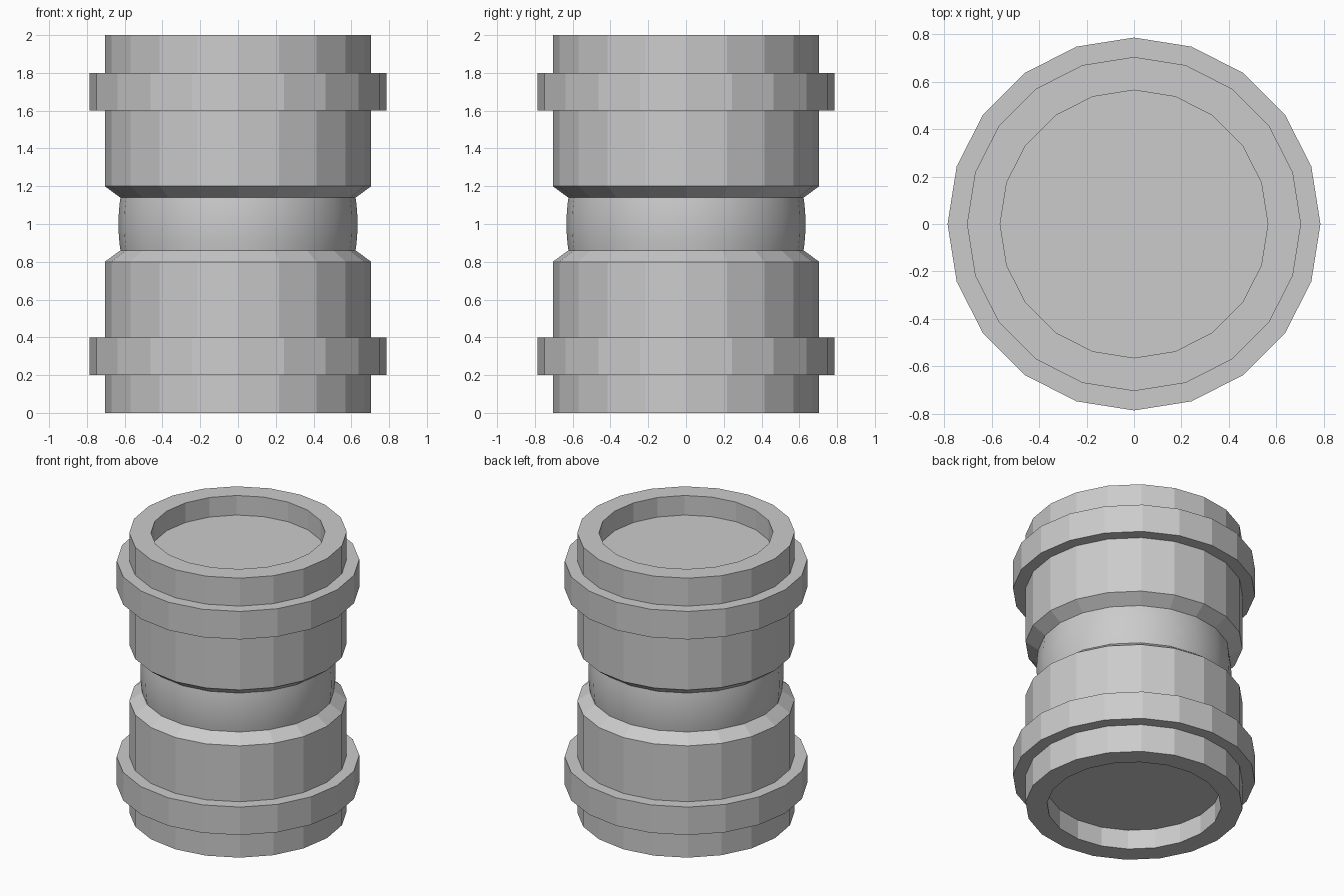
import bpy
import bmesh
from math import cos, sin, tau

SIDES = 20
OUTER, COLLAR, RECESS, WAIST = 0.705, 0.787, 0.565, 0.633
HEIGHT = 2.0

cube = bpy.data.objects.get("Cube")
if cube:
    bpy.data.objects.remove(cube, do_unlink=True)

grey = bpy.data.materials.new("plain grey")
grey.use_nodes = True
colour = (0.6, 0.6, 0.6, 1)
grey.diffuse_color = colour
grey.node_tree.nodes["Principled BSDF"].inputs["Base Color"].default_value = colour


def lathe(name, profile, cap_first=False, cap_last=False, smooth=False):
    """Turn a (radius, z) profile, listed from the top down, around z."""
    bm = bmesh.new()
    rings = [[bm.verts.new((r * cos(tau * i / SIDES), r * sin(tau * i / SIDES), z))
              for i in range(SIDES)] for r, z in profile]
    for a, b in zip(rings, rings[1:]):
        for i in range(SIDES):
            j = (i + 1) % SIDES
            bm.faces.new((a[i], b[i], b[j], a[j])).smooth = smooth
    if cap_first:
        bm.faces.new(rings[0])
    if cap_last:
        bm.faces.new(rings[-1][::-1])
    mesh = bpy.data.meshes.new(name)
    bm.to_mesh(mesh)
    bm.free()
    mesh.materials.append(grey)
    obj = bpy.data.objects.new(name, mesh)
    bpy.context.collection.objects.link(obj)
    return obj


def flip(profile):
    """Mirror a profile about mid height, keeping top-down order."""
    return [(r, HEIGHT - z) for r, z in reversed(profile)]


# Drum with a recessed end and a chamfer towards the waist
drum = [(RECESS, 1.86), (RECESS, 2.0), (OUTER, 2.0), (OUTER, 1.2), (0.61, 1.13)]
lathe("upper_drum", drum, cap_first=True)
lathe("lower_drum", flip(drum), cap_last=True)

# Raised collar around each drum
collar = [(0.69, 1.8), (COLLAR, 1.8), (COLLAR, 1.6), (0.69, 1.6)]
lathe("upper_collar", collar)
lathe("lower_collar", flip(collar))

# Slightly bulging waist between the drums
steps = [1 - k / 4 for k in range(9)]
lathe("waist", [(WAIST - 0.012 * t * t, 1 + 0.15 * t) for t in steps], smooth=True)
